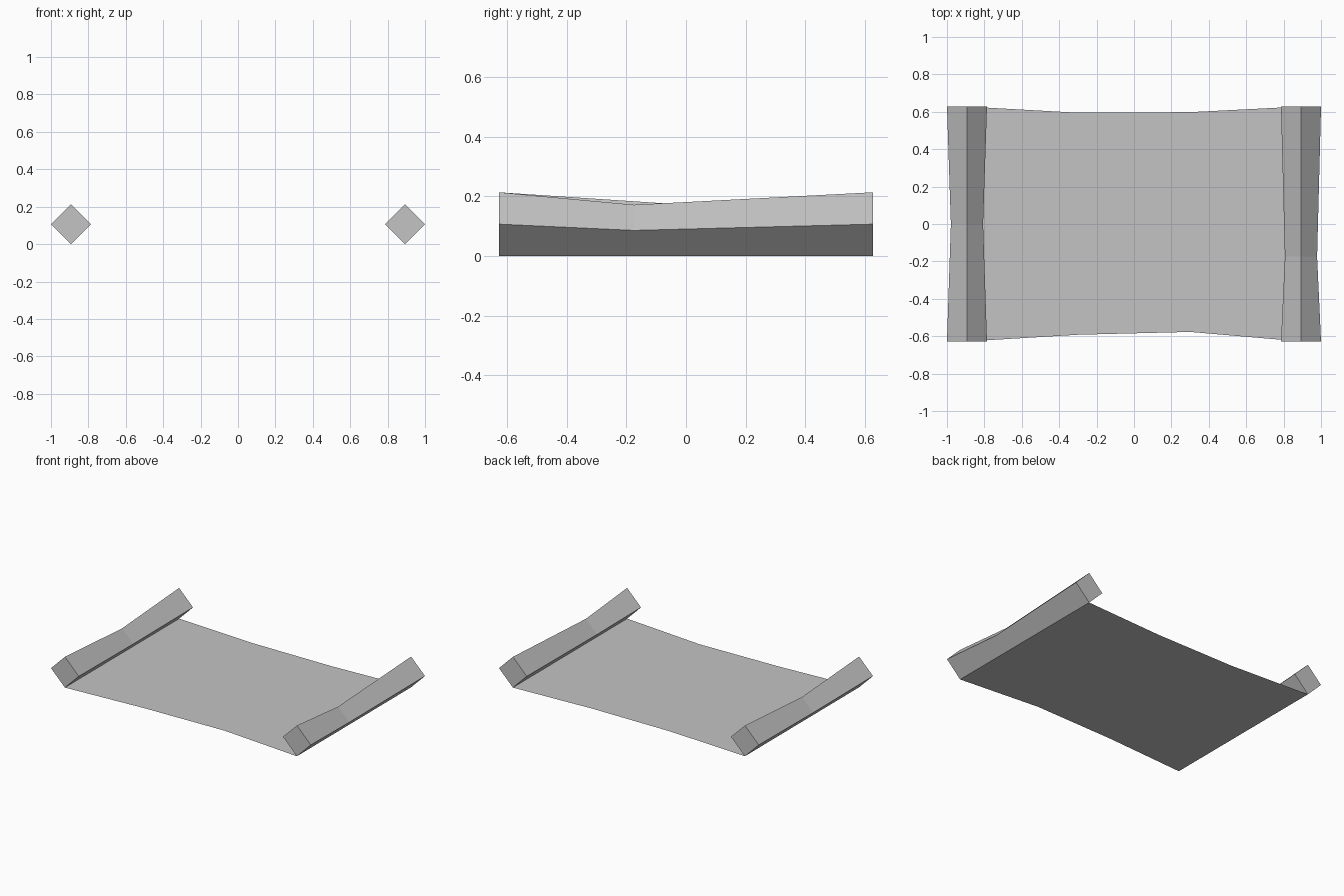
import bpy

cube = bpy.data.objects.get("Cube")
if cube:
    bpy.data.objects.remove(cube, do_unlink=True)

grey = bpy.data.materials.new("plain grey")
grey.use_nodes = True
colour = (0.55, 0.55, 0.55, 1)
grey.diffuse_color = colour
grey.node_tree.nodes["Principled BSDF"].inputs["Base Color"].default_value = colour

HALF_LENGTH = 0.628
BAR_X = 0.893


def add_mesh(name, verts, faces):
    mesh = bpy.data.meshes.new(name)
    mesh.from_pydata(verts, [], faces)
    mesh.materials.append(grey)
    mesh.update()
    obj = bpy.data.objects.new(name, mesh)
    bpy.context.collection.objects.link(obj)


def add_bar(name, x, waist_y):
    """Diamond-section bar resting on its lower edge, pinched at the waist."""
    verts = []
    for y, r in ((-HALF_LENGTH, 0.107), (waist_y, 0.086), (HALF_LENGTH, 0.107)):
        verts += [(x, y, 0), (x + r, y, r), (x, y, 2 * r), (x - r, y, r)]
    faces = [(0, 1, 2, 3), (11, 10, 9, 8)]
    for ring in (0, 4):
        for i in range(4):
            j = (i + 1) % 4
            faces.append((ring + i, ring + 4 + i, ring + 4 + j, ring + j))
    add_mesh(name, verts, faces)


# Rolled ends
add_bar("left_roller", BAR_X, -0.175)
add_bar("right_roller", -BAR_X, 0.0)

# Flat sheet with slightly drawn-in front and back edges
outline = [(-BAR_X, -HALF_LENGTH, HALF_LENGTH), (-0.3, -0.592, 0.595),
           (0.3, -0.577, 0.598), (BAR_X, -HALF_LENGTH, HALF_LENGTH)]
verts = [(x, y, 0) for x, front, back in outline for y in (front, back)]
faces = [(i, i + 2, i + 3, i + 1) for i in (0, 2, 4)]
add_mesh("sheet", verts, faces)
